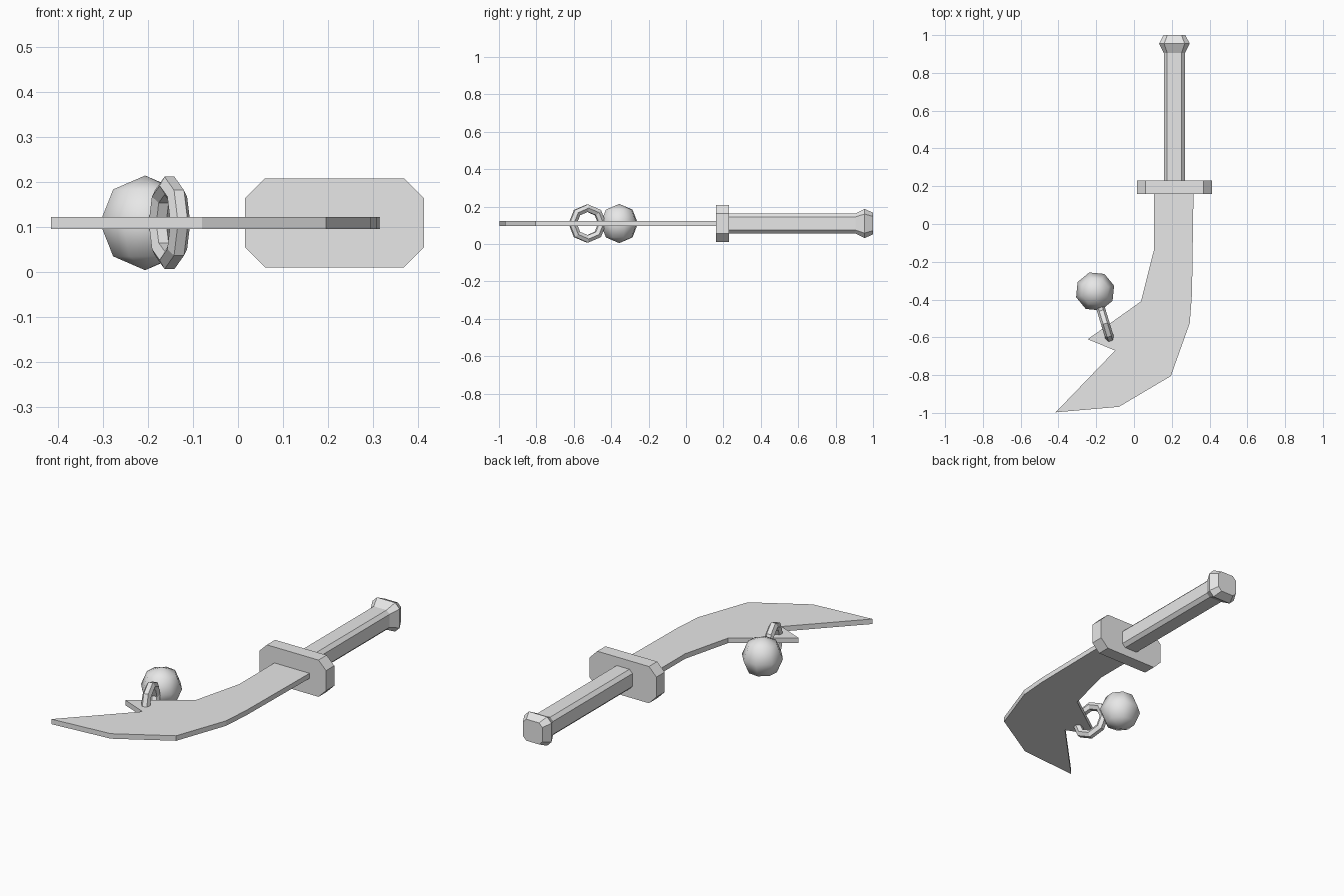
import bpy, bmesh, math
from mathutils import Matrix, Vector

if "Cube" in bpy.data.objects:
    bpy.data.objects.remove(bpy.data.objects["Cube"])

ZC = 0.109   # height of the sword's mid plane
XC = 0.214   # grip axis

grey = bpy.data.materials.new("plain grey")
grey.diffuse_color = (0.8, 0.8, 0.8, 1)
grey.use_nodes = True
grey.node_tree.nodes["Principled BSDF"].inputs["Base Color"].default_value = grey.diffuse_color


def finish(name, bm):
    bmesh.ops.recalc_face_normals(bm, faces=bm.faces)
    mesh = bpy.data.meshes.new(name)
    bm.to_mesh(mesh)
    bm.free()
    mesh.materials.append(grey)
    ob = bpy.data.objects.new(name, mesh)
    bpy.context.collection.objects.link(ob)
    return ob


def loft(name, rings, closed=False):
    """Skin a list of equal-length point rings; cap the ends unless closed."""
    bm = bmesh.new()
    rows = [[bm.verts.new(p) for p in r] for r in rings]
    n = len(rows[0])
    pairs = list(zip(rows, rows[1:])) + ([(rows[-1], rows[0])] if closed else [])
    for a, b in pairs:
        for i in range(n):
            j = (i + 1) % n
            bm.faces.new((a[i], a[j], b[j], b[i]))
    if not closed:
        bm.faces.new(rows[0])
        bm.faces.new(rows[-1])
    return finish(name, bm)


def chamfered(y, hx, hz, c):
    """Rectangle with cut corners, across the grip axis at the given y."""
    pts = [(hx, hz - c), (hx - c, hz), (c - hx, hz), (-hx, hz - c),
           (-hx, c - hz), (c - hx, -hz), (hx - c, -hz), (hx, c - hz)]
    return [(XC + x, y, ZC + z) for x, z in pts]


# Curved blade with a hooked notch
outline = [(0.105, 0.17), (0.105, -0.14), (0.037, -0.41), (-0.245, -0.61),
           (-0.10, -0.67), (-0.415, -0.997), (-0.08, -0.968), (0.195, -0.805),
           (0.295, -0.525), (0.307, -0.37), (0.315, 0.17)]
loft("blade", [[(x, y, ZC + dz) for x, y in outline] for dz in (-0.0135, 0.0135)])

# Guard, grip and flared pommel
loft("guard", [chamfered(y, 0.199, 0.099, 0.045) for y in (0.16, 0.23)])
loft("grip", [chamfered(y, 0.056, 0.053, 0.018) for y in (0.22, 0.91)])
loft("pommel", [chamfered(0.905, 0.056, 0.053, 0.018),
                chamfered(0.955, 0.081, 0.078, 0.027),
                chamfered(1.0, 0.058, 0.058, 0.02)])

# Ring hanging upright through the blade
ang = math.radians(-73)
along = Vector((math.cos(ang), math.sin(ang), 0))
side = Vector((-along.y, along.x, 0))
up = Vector((0, 0, 1))
centre = Vector((-0.152, -0.527, ZC))
rings = []
for i in range(8):
    a = math.tau * i / 8
    out = along * math.cos(a) + up * math.sin(a)
    rings.append([centre + out * (0.0825 + 0.023 * math.sin(math.tau * k / 6))
                  + side * 0.023 * math.cos(math.tau * k / 6) for k in range(6)])
loft("ring", rings, closed=True)

# Smooth ball attached to the ring
bm = bmesh.new()
bmesh.ops.create_uvsphere(
    bm, u_segments=8, v_segments=4, radius=0.105,
    matrix=Matrix.Translation((-0.206, -0.357, ZC)) @ Matrix.Rotation(math.radians(17), 4, 'Z'))
for f in bm.faces:
    f.smooth = True
finish("ball", bm)
